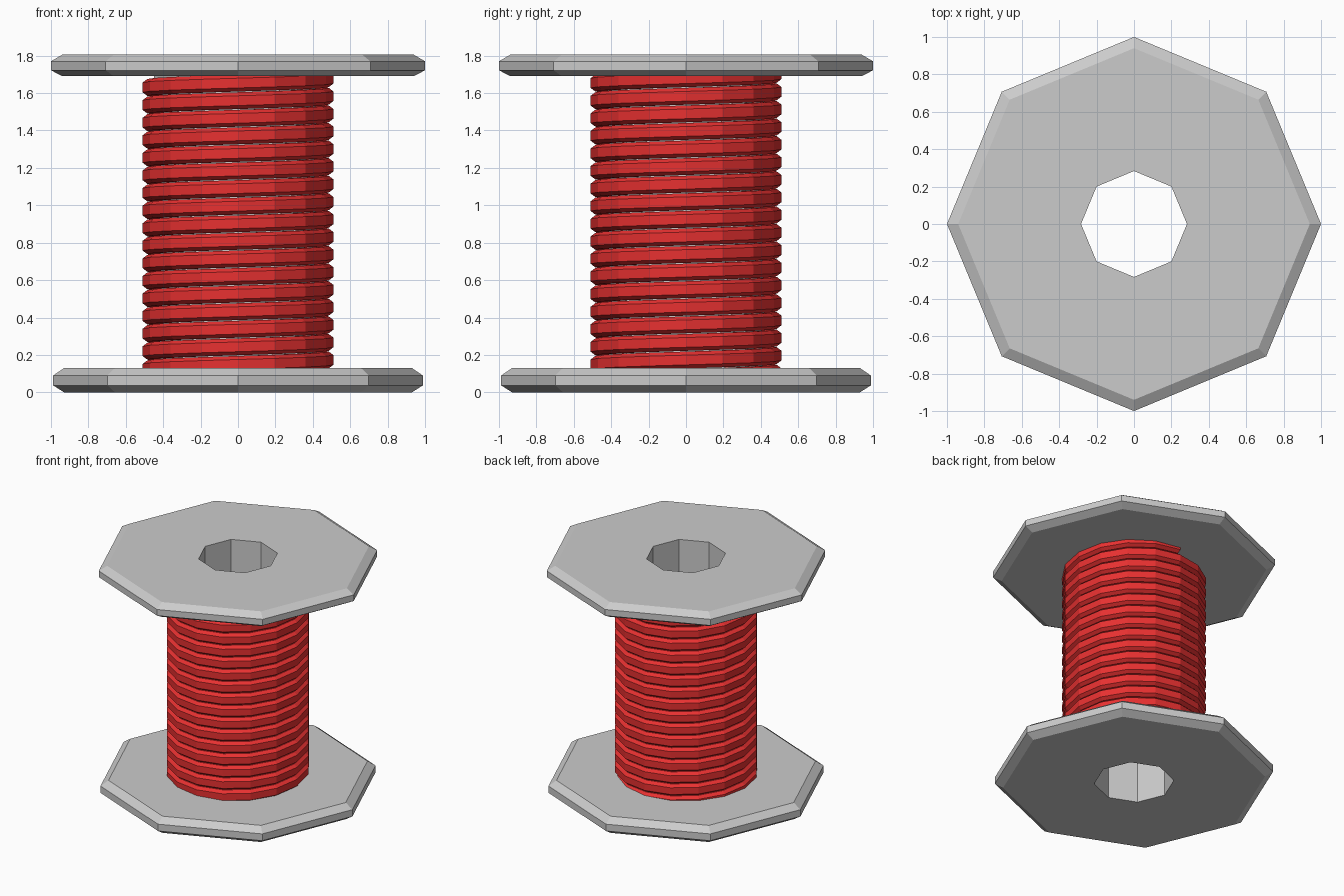
import bpy
import bmesh
from math import cos, sin, pi

if "Cube" in bpy.data.objects:
    bpy.data.objects.remove(bpy.data.objects["Cube"])


def make_object(name, bm):
    bmesh.ops.recalc_face_normals(bm, faces=bm.faces)
    mesh = bpy.data.meshes.new(name)
    bm.to_mesh(mesh)
    bm.free()
    obj = bpy.data.objects.new(name, mesh)
    bpy.context.collection.objects.link(obj)
    return obj


def bridge(bm, a, b):
    for i in range(len(a)):
        j = (i + 1) % len(a)
        bm.faces.new((a[i], a[j], b[j], b[i]))


def lathe(name, profile, sides):
    """Revolve a closed (radius, z) profile around z."""
    bm = bmesh.new()
    rings = []
    for k in range(sides):
        t = 2 * pi * k / sides
        rings.append([bm.verts.new((r * cos(t), r * sin(t), z)) for r, z in profile])
    for k in range(sides):
        bridge(bm, rings[k], rings[(k + 1) % sides])
    return make_object(name, bm)


def coil(name, section, steps, pitch, z_ref, first, last):
    """Sweep a closed (radius, dz) section along a faceted helix."""
    bm = bmesh.new()
    rings = []
    for k in range(first, last + 1):
        t = 2 * pi * k / steps
        z = z_ref + pitch * k / steps
        rings.append([bm.verts.new((r * cos(t), r * sin(t), z + dz)) for r, dz in section])
    for a, b in zip(rings, rings[1:]):
        bridge(bm, a, b)
    bm.faces.new(rings[0])
    bm.faces.new(rings[-1])
    return make_object(name, bm)


# Reel: octagonal core tube with two chamfered flanges, hollow through the middle
HOLE, CORE = 0.283, 0.45
lathe("reel", [
    (HOLE, 0.0), (0.93, 0.0), (0.988, 0.037), (0.988, 0.09), (0.93, 0.13), (CORE, 0.13),
    (CORE, 1.69), (0.94, 1.69), (1.0, 1.722), (1.0, 1.77), (0.94, 1.805), (HOLE, 1.805),
], 8)

# Wire: helix with an octagonal section, its ends sunk into the flanges
STEPS, PITCH = 16, 0.094
section = [(0.51, -0.026), (0.51, 0.026), (0.485, 0.045), (0.44, 0.045),
           (0.415, 0.026), (0.415, -0.026), (0.44, -0.045), (0.485, -0.045)]
wire = coil("wire_winding", section, STEPS, PITCH, 0.079, 0, STEPS * 17 + 4)

red = bpy.data.materials.new("red_wire")
red.diffuse_color = (0.8, 0.03, 0.03, 1.0)
red.use_nodes = True
red.node_tree.nodes["Principled BSDF"].inputs["Base Color"].default_value = red.diffuse_color
wire.data.materials.append(red)
